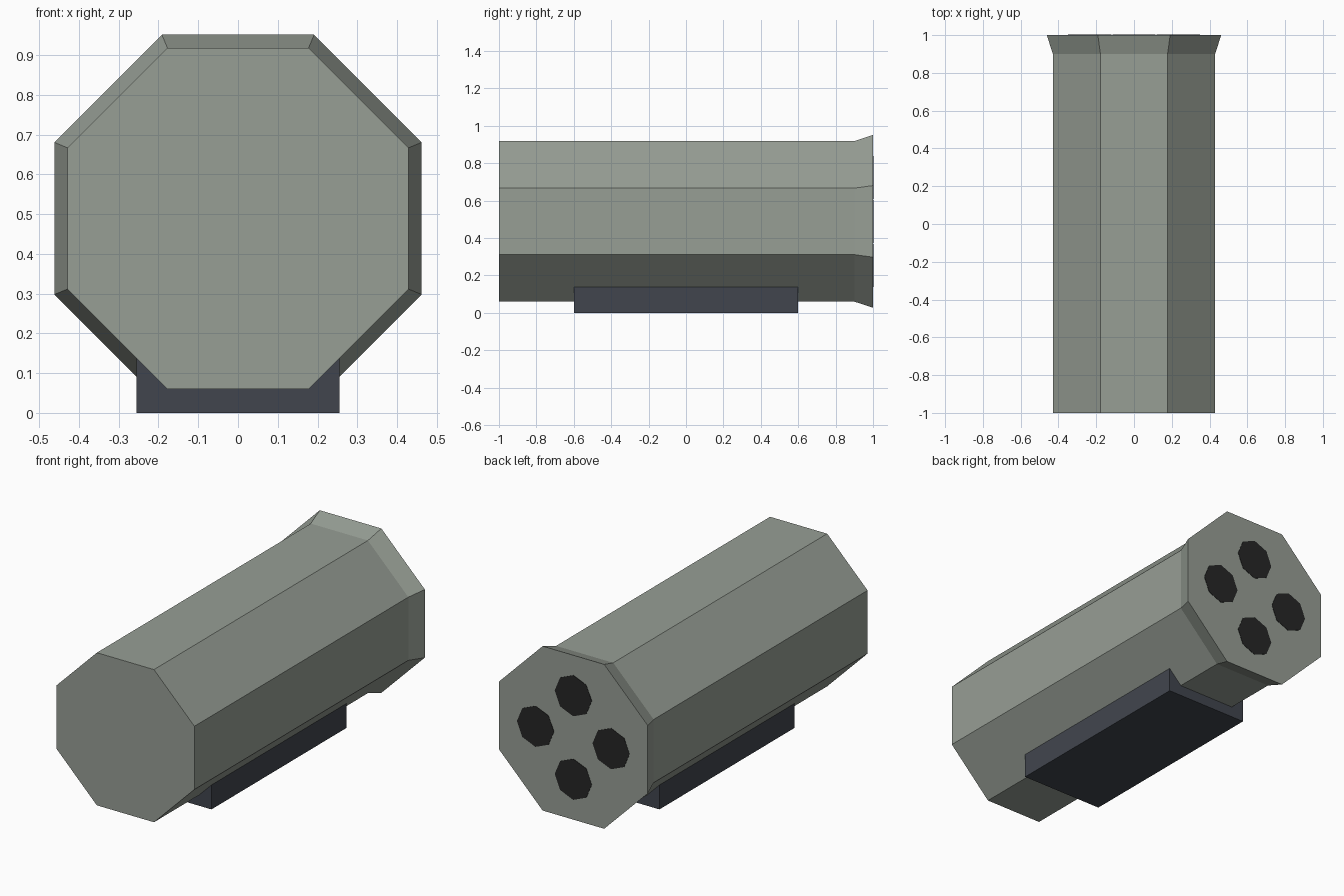
import bpy, bmesh, math

cube = bpy.data.objects.get("Cube")
if cube:
    bpy.data.objects.remove(cube, do_unlink=True)

AXIS_Z = 0.489


def make_material(name, rgb):
    mat = bpy.data.materials.new(name)
    mat.use_nodes = True
    color = (*rgb, 1.0)
    mat.diffuse_color = color
    mat.node_tree.nodes["Principled BSDF"].inputs["Base Color"].default_value = color
    return mat


def loft(name, rings, turn, mat, x=0.0, z=AXIS_Z):
    """Closed octagonal solid along y through (y, circumradius) rings."""
    bm = bmesh.new()
    loops = []
    for y, r in rings:
        angles = [turn + i * math.tau / 8 for i in range(8)]
        loops.append([bm.verts.new((x + r * math.cos(a), y, z + r * math.sin(a)))
                      for a in angles])
    for a, b in zip(loops, loops[1:]):
        for i in range(8):
            j = (i + 1) % 8
            bm.faces.new((a[i], a[j], b[j], b[i]))
    bm.faces.new(loops[0])
    bm.faces.new(loops[-1])
    bmesh.ops.recalc_face_normals(bm, faces=bm.faces)
    mesh = bpy.data.meshes.new(name)
    bm.to_mesh(mesh)
    bm.free()
    mesh.materials.append(mat)
    obj = bpy.data.objects.new(name, mesh)
    bpy.context.collection.objects.link(obj)
    return obj


grey_green = make_material("grey green", (0.309, 0.342, 0.300))
slate = make_material("dark slate", (0.053, 0.060, 0.076))
black = make_material("soft black", (0.019, 0.019, 0.019))

# Octagonal pod body with a flared rear end
to_radius = 1 / math.cos(math.pi / 8)
loft("pod_body", [(-1.0, 0.429 * to_radius), (0.9, 0.429 * to_radius),
                  (1.0, 0.462 * to_radius)], math.pi / 8, grey_green)

# Four tube openings on the rear face
for i, side in enumerate(("left", "top", "right", "bottom")):
    a = i * math.pi / 2
    loft(f"tube_opening_{side}", [(0.998, 0.115), (1.002, 0.115)], 0, black,
         0.235 * math.cos(a), AXIS_Z + 0.235 * math.sin(a))

# Mounting block under the body
bpy.ops.mesh.primitive_cube_add(size=1, location=(0, 0, 0.08))
mount = bpy.context.object
mount.name = "mounting_block"
mount.scale = (0.51, 1.2, 0.16)
bpy.ops.object.transform_apply(location=False, rotation=False, scale=True)
mount.data.materials.append(slate)
